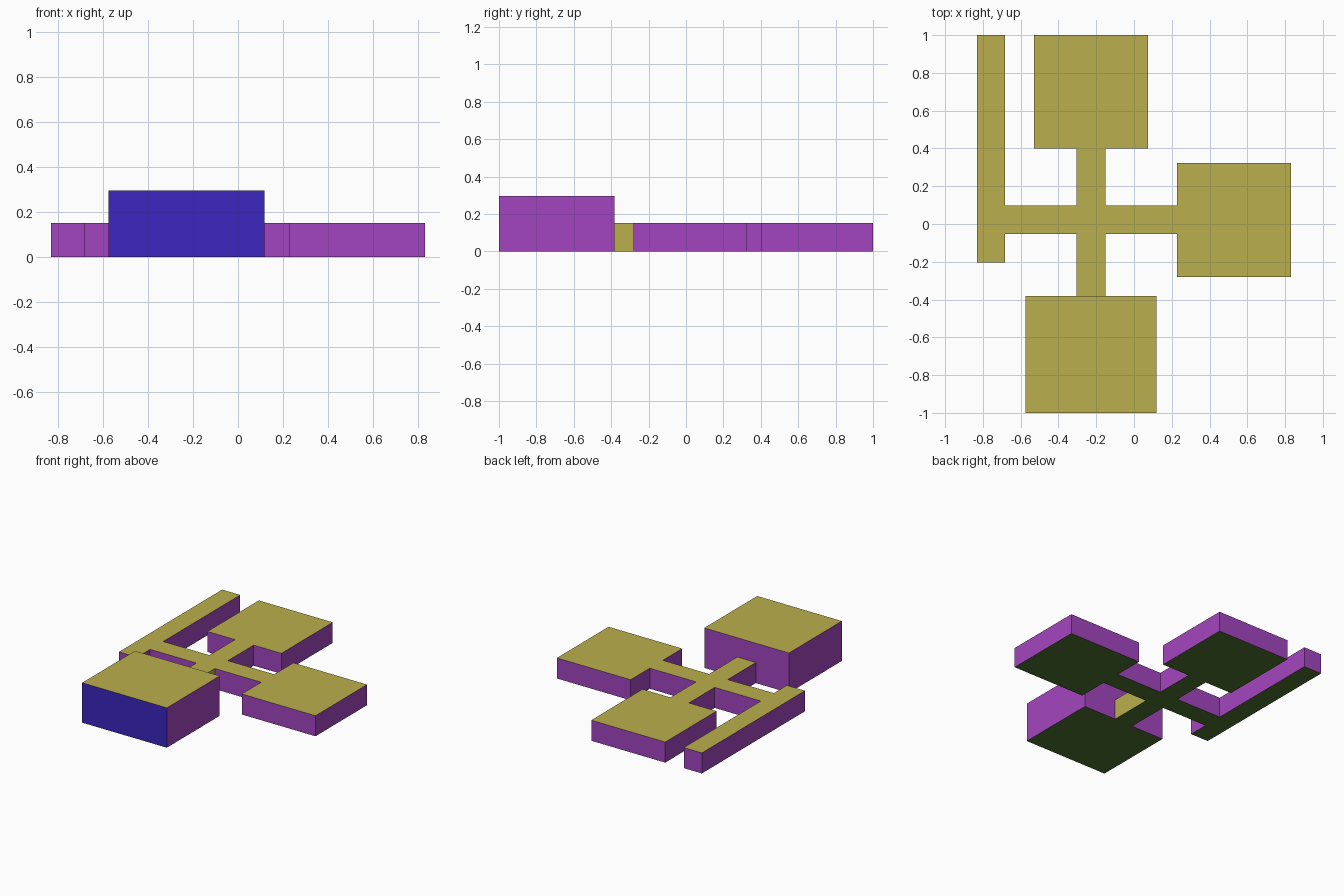
import bpy, bmesh

if "Cube" in bpy.data.objects:
    bpy.data.objects.remove(bpy.data.objects["Cube"])


def material(name, rgb):
    m = bpy.data.materials.new(name)
    m.diffuse_color = (*rgb, 1)
    m.use_nodes = True
    m.node_tree.nodes["Principled BSDF"].inputs["Base Color"].default_value = m.diffuse_color
    return m


MATS = [material("wall_purple", (0.366, 0.060, 0.521)),
        material("top_gold", (0.497, 0.429, 0.074)),
        material("underside_green", (0.074, 0.17, 0.03)),
        material("front_blue", (0.045, 0.019, 0.521))]
WALL, TOP, BOTTOM, FRONT = range(4)


def slab(name, outline, height, special={}, skip=()):
    """Extrude a counter-clockwise outline; colour or omit chosen walls by index."""
    bm = bmesh.new()
    low = [bm.verts.new((x, y, 0)) for x, y in outline]
    high = [bm.verts.new((x, y, height)) for x, y in outline]
    bm.faces.new(low[::-1]).material_index = BOTTOM
    bm.faces.new(high).material_index = TOP
    n = len(outline)
    for i in range(n):
        if i not in skip:
            j = (i + 1) % n
            f = bm.faces.new((low[i], low[j], high[j], high[i]))
            f.material_index = special.get(i, WALL)
    mesh = bpy.data.meshes.new(name)
    bm.to_mesh(mesh)
    bm.free()
    for m in MATS:
        mesh.materials.append(m)
    bpy.context.collection.objects.link(bpy.data.objects.new(name, mesh))


# Low floor: cross corridors, east room, north room and west passage
sx0, sx1 = -0.304, -0.152
cy0, cy1 = -0.053, 0.099
join = -0.382
floor = [(sx0, join), (sx1, join), (sx1, cy0),
         (0.227, cy0), (0.227, -0.28), (0.83, -0.28), (0.83, 0.323), (0.227, 0.323),
         (0.227, cy1), (sx1, cy1),
         (sx1, 0.4), (0.075, 0.4), (0.075, 1), (-0.53, 1), (-0.53, 0.4), (sx0, 0.4),
         (sx0, cy1), (-0.682, cy1),
         (-0.682, 1), (-0.83, 1), (-0.83, -0.205), (-0.682, -0.205),
         (-0.682, cy0), (sx0, cy0)]
# The south end opens into the tall room; its east wall is gold
slab("corridors_and_rooms", floor, 0.152, special={1: TOP}, skip=(0,))

# Tall front room
slab("tall_front_room", [(-0.575, -1), (0.118, -1), (0.118, join), (-0.575, join)],
     0.295, special={0: FRONT})
